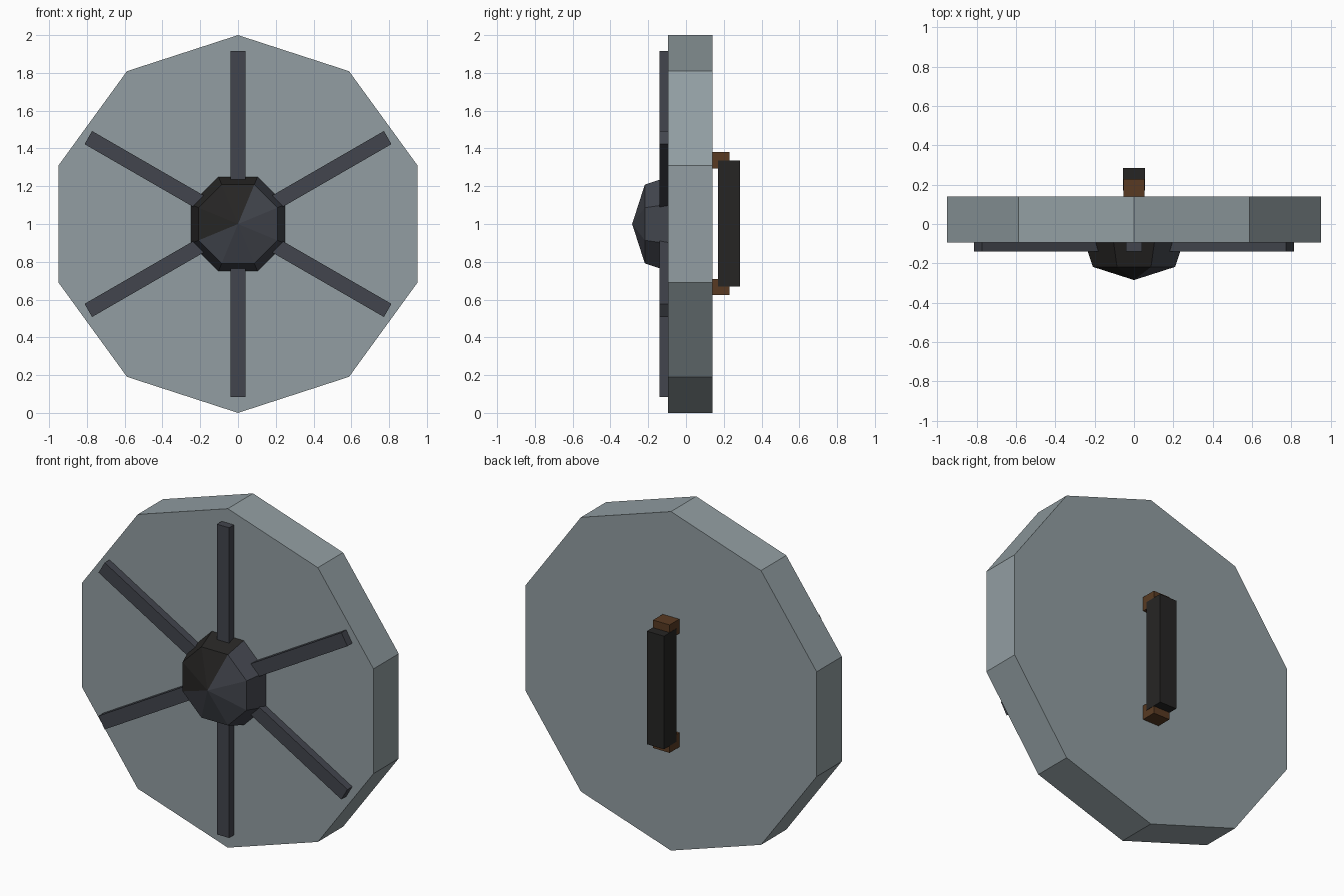
import bpy, bmesh, math
from mathutils import Matrix, Vector

if "Cube" in bpy.data.objects:
    bpy.data.objects.remove(bpy.data.objects["Cube"])


def srgb(r, g, b):
    def lin(c):
        c /= 255
        return c / 12.92 if c <= 0.04045 else ((c + 0.055) / 1.055) ** 2.4
    return (lin(r), lin(g), lin(b), 1)


def material(name, rgb):
    m = bpy.data.materials.new(name)
    m.diffuse_color = srgb(*rgb)
    m.use_nodes = True
    m.node_tree.nodes["Principled BSDF"].inputs["Base Color"].default_value = m.diffuse_color
    return m


grey = material("grey face", (146, 158, 162))
slate = material("dark slate metal", (66, 69, 77))
black = material("black", (38, 37, 36))
brown = material("brown leather", (88, 58, 34))


def finish(name, bm, *mats):
    bmesh.ops.recalc_face_normals(bm, faces=bm.faces)
    me = bpy.data.meshes.new(name)
    bm.to_mesh(me)
    bm.free()
    for m in mats:
        me.materials.append(m)
    ob = bpy.data.objects.new(name, me)
    bpy.context.collection.objects.link(ob)
    return ob


def box(name, lo, hi, mat, turn=0):
    """Box between two corners, turned about the disc axis (y, through z = 1)."""
    lo, hi = Vector(lo), Vector(hi)
    bm = bmesh.new()
    bmesh.ops.create_cube(bm, size=1)
    for v in bm.verts:
        v.co = (lo + hi) / 2 + v.co * (hi - lo)
    centre = Matrix.Translation((0, 0, 1))
    bm.transform(centre @ Matrix.Rotation(turn, 4, 'Y') @ centre.inverted())
    return finish(name, bm, mat)


def ring(bm, sides, radius, y, start):
    return [bm.verts.new((radius * math.cos(start + i * math.tau / sides), y,
                          1 + radius * math.sin(start + i * math.tau / sides)))
            for i in range(sides)]


def bridge(bm, a, b):
    n = len(a)
    for i in range(n):
        bm.faces.new((a[i], a[(i + 1) % n], b[(i + 1) % n], b[i]))


# Ten-sided shield disc
bm = bmesh.new()
front = ring(bm, 10, 1.0, -0.095, math.pi / 2)
back = ring(bm, 10, 1.0, 0.14, math.pi / 2)
bridge(bm, front, back)
bm.faces.new(front)
bm.faces.new(back)
finish("shield_disc", bm, grey)

# Six raised spokes on the front
for i in range(6):
    box(f"spoke_{i + 1}", (-0.04, -0.14, 1.15), (0.04, -0.09, 1.915), slate, i * math.pi / 3)

# Faceted eight-sided boss, its upper left sector black
bm = bmesh.new()
start = math.pi / 8
base = ring(bm, 8, 0.272, -0.09, start)
rim = ring(bm, 8, 0.226, -0.218, start)
tip = bm.verts.new((0, -0.285, 1))
bridge(bm, base, rim)
for i in range(8):
    bm.faces.new((rim[i], rim[(i + 1) % 8], tip))
bm.faces.new(base)
for f in bm.faces:
    c = f.calc_center_median()
    angle = math.degrees(math.atan2(c.z - 1, c.x)) % 360
    f.material_index = int(len(f.verts) < 8 and 67 < angle < 203)
finish("boss", bm, slate, black)

# Grip on the back, with its two mounts
box("grip", (-0.056, 0.17, 0.668), (0.056, 0.285, 1.335), black)
box("upper_grip_mount", (-0.054, 0.139, 1.295), (0.054, 0.23, 1.38), brown)
box("lower_grip_mount", (-0.054, 0.139, 0.625), (0.054, 0.23, 0.71), brown)
